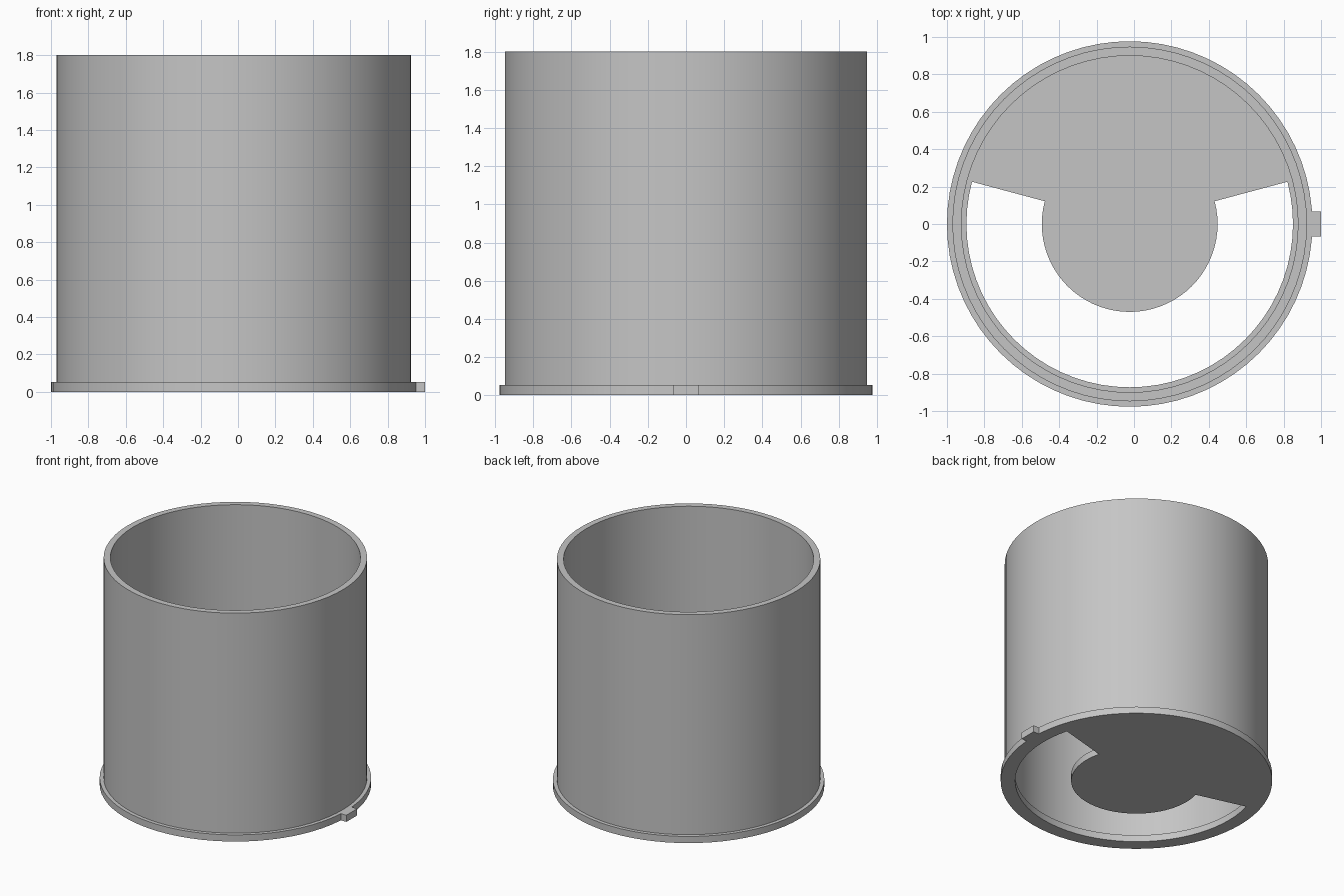
import bpy, bmesh
from math import cos, sin, radians

cube = bpy.data.objects.get("Cube")
if cube:
    bpy.data.objects.remove(cube, do_unlink=True)

STEPS = 72            # 5 degrees per step
CX = -0.023           # cup axis; the tab fills the rest of the width
HUB, SLOT, INNER, OUTER, FLANGE = 0.47, 0.873, 0.90, 0.948, 0.977
FLOOR, HEIGHT, TAB = 0.053, 1.8, 0.068

grey = bpy.data.materials.new("plain grey")
grey.use_nodes = True
colour = (0.56, 0.56, 0.56, 1)
grey.diffuse_color = colour
grey.node_tree.nodes["Principled BSDF"].inputs["Base Color"].default_value = colour


def make_object(name, bm):
    bmesh.ops.recalc_face_normals(bm, faces=bm.faces)
    mesh = bpy.data.meshes.new(name)
    bm.to_mesh(mesh)
    bm.free()
    mesh.materials.append(grey)
    obj = bpy.data.objects.new(name, mesh)
    bpy.context.collection.objects.link(obj)
    return obj


# Cup: one profile swept round, with a C-shaped slot left open in the floor
profile = [(HUB, 0), (SLOT, 0), (FLANGE, 0), (FLANGE, FLOOR), (OUTER, FLOOR),
           (OUTER, HEIGHT), (INNER, HEIGHT), (INNER, FLOOR), (SLOT, FLOOR), (HUB, FLOOR)]
solid = [(k, k + 1) for k in range(9)]
slotted = solid[1:8] + [(8, 1), (0, 9)]
first, last = 33, 75  # slot runs from 165 to 375 degrees

bm = bmesh.new()
rings = []
for i in range(STEPS):
    a = radians(i * 360 / STEPS)
    rings.append([bm.verts.new((CX + r * cos(a), r * sin(a), z)) for r, z in profile])
for i in range(STEPS):
    a, b = rings[i], rings[(i + 1) % STEPS]
    in_slot = first <= i < last or i + STEPS < last
    for j, k in (slotted if in_slot else solid):
        bm.faces.new((a[j], b[j], b[k], a[k]))
# Slot end walls and hub discs
for i in (first, last % STEPS):
    bm.faces.new([rings[i][k] for k in (0, 1, 8, 9)])
for k in (0, 9):
    bm.faces.new([ring[k] for ring in rings])
cup = make_object("cup_body", bm)

bpy.ops.object.select_all(action="DESELECT")
cup.select_set(True)
bpy.context.view_layer.objects.active = cup
bpy.ops.object.shade_smooth_by_angle(angle=radians(30))

# Locating tab on the flange
bm = bmesh.new()
bmesh.ops.create_cube(bm, size=1)
x0, x1 = 0.95, 1.0
bmesh.ops.scale(bm, vec=(x1 - x0, 2 * TAB, FLOOR), verts=bm.verts)
bmesh.ops.translate(bm, vec=((x0 + x1) / 2, 0, FLOOR / 2), verts=bm.verts)
make_object("flange_tab", bm)
